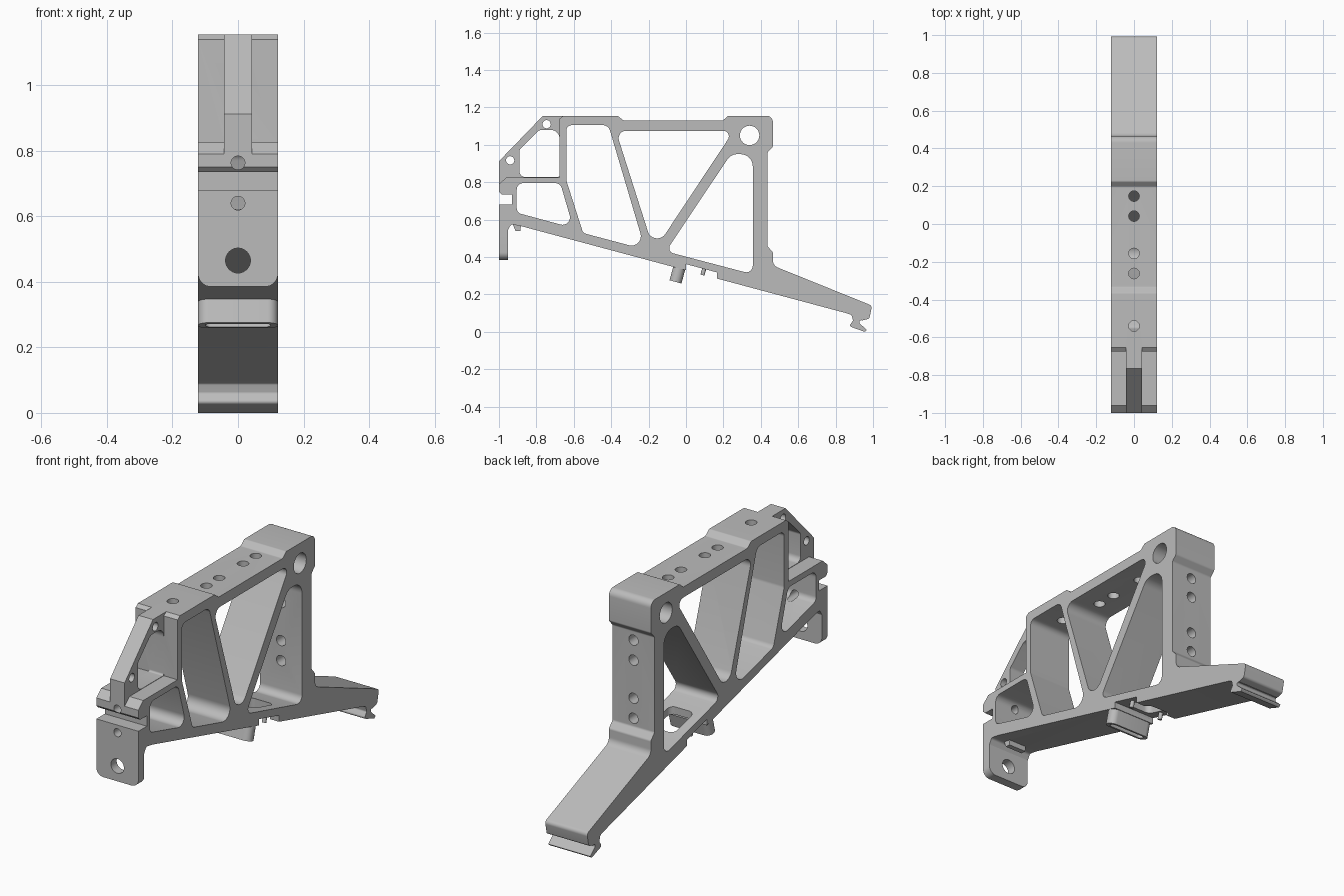
import bpy, bmesh, math
from mathutils import Vector

if "Cube" in bpy.data.objects:
    bpy.data.objects.remove(bpy.data.objects["Cube"])

W = 0.122                      # half width of the frame
TILT = math.radians(-15)       # slope of the lower beam

grey = bpy.data.materials.new("machined_grey")
grey.diffuse_color = (0.5, 0.5, 0.5, 1)
grey.use_nodes = True
grey.node_tree.nodes["Principled BSDF"].inputs["Base Color"].default_value = grey.diffuse_color


def rounded(corners, steps=8):
    """Turn (a, b[, radius]) corners into a filleted outline."""
    out, n = [], len(corners)
    for i, c in enumerate(corners):
        p = Vector((c[0], c[1], 0))
        r = c[2] if len(c) > 2 else 0
        if r == 0:
            out.append((p.x, p.y))
            continue
        q, s = corners[i - 1], corners[(i + 1) % n]
        u = (Vector((q[0], q[1], 0)) - p).normalized()
        v = (Vector((s[0], s[1], 0)) - p).normalized()
        half = u.angle(v) / 2
        centre = p + (u + v).normalized() * (r / math.sin(half))
        t = r / math.tan(half)
        a = (p + u * t - centre).normalized()
        b = (p + v * t - centre).normalized()
        for k in range(steps + 1):
            w = centre + a.slerp(b, k / steps) * r
            out.append((w.x, w.y))
    return out


def circle(a, b, r, n=32):
    return [(a + r * math.cos(2 * math.pi * k / n), b + r * math.sin(2 * math.pi * k / n))
            for k in range(n)]


def rect(a0, a1, b0, b1, r=0):
    return rounded([(a0, b0, r), (a1, b0, r), (a1, b1, r), (a0, b1, r)])


def prism(name, pts, axis, lo, hi):
    """Extrude a flat outline along an axis."""
    put = {"x": lambda a, b, d: (d, a, b),
           "y": lambda a, b, d: (a, d, b),
           "z": lambda a, b, d: (a, b, d)}[axis]
    bm = bmesh.new()
    low = [bm.verts.new(put(a, b, lo)) for a, b in pts]
    high = [bm.verts.new(put(a, b, hi)) for a, b in pts]
    bm.faces.new(low)
    bm.faces.new(high)
    n = len(pts)
    for i in range(n):
        j = (i + 1) % n
        bm.faces.new((low[i], low[j], high[j], high[i]))
    bmesh.ops.recalc_face_normals(bm, faces=bm.faces)
    me = bpy.data.meshes.new(name)
    bm.to_mesh(me)
    bm.free()
    me.materials.append(grey)
    ob = bpy.data.objects.new(name, me)
    bpy.context.collection.objects.link(ob)
    return ob


def combine(target, other, op="DIFFERENCE"):
    """Apply a boolean and discard the helper."""
    bpy.context.view_layer.update()
    m = target.modifiers.new("bool", "BOOLEAN")
    m.operation, m.object, m.solver = op, other, "EXACT"
    bpy.context.view_layer.objects.active = target
    bpy.ops.object.modifier_apply(modifier=m.name)
    bpy.data.objects.remove(other, do_unlink=True)


# main frame side outline
frame = prism("frame", rounded([
    (-1, 0.79), (-0.96, 0.826), (-0.675, 0.826), (-0.675, 1.14), (-0.655, 1.155),
    (-0.365, 1.155, 0.015), (-0.335, 1.13, 0.015), (0.197, 1.13, 0.015),
    (0.225, 1.155, 0.015), (0.465, 1.155, 0.035), (0.465, 0.99, 0.015),
    (0.436, 0.96, 0.015), (0.436, 0.457, 0.015), (0.465, 0.425, 0.015),
    (0.465, 0.354, 0.04), (0.995, 0.14, 0.02), (0.98, 0.07, 0.015), (0.94, 0.06, 0.01),
    (0.925, 0.078, 0.008), (0.928, 0.045, 0.01), (0.968, 0.01, 0.005), (0.955, 0.0),
    (0.872, 0.03, 0.01), (0.893, 0.06, 0.01), (0.885, 0.09, 0.01), (0.86, 0.099),
    (0.165, 0.285), (0.165, 0.318), (0.0, 0.362), (0.0, 0.329),
    (-0.885, 0.566), (-0.935, 0.575, 0.015), (-0.952, 0.545), (-1, 0.545),
    (-1, 0.68), (-0.93, 0.68), (-0.93, 0.735), (-0.985, 0.735), (-1, 0.75)]), "x", -W, W)

# full-width truss pockets
pockets = [
    [(-0.905, 0.795, .035), (-0.672, 0.795, .035), (-0.602, 0.555, .04), (-0.905, 0.637, .03)],
    [(-0.64, 1.105, .03), (-0.415, 1.105, .04), (-0.218, 0.44, .05), (-0.55, 0.528, .03),
     (-0.64, 0.81, .04)],
    [(-0.375, 1.075, .04), (0.255, 1.075, .03), (-0.126, 0.5, .05), (-0.192, 0.5, .05)],
    [(0.24, 0.95, .065), (0.357, 0.95, .065), (0.357, 0.308, .035), (-0.108, 0.43, .03)],
]
for p in pockets:
    combine(frame, prism("cutter", rounded(p), "x", -0.3, 0.3))

# narrow front web with its own window and two pin holes
web = prism("front_web", [(-1, 0.785), (-1, 0.912), (-0.765, 1.155), (-0.65, 1.155),
                          (-0.65, 0.805), (-0.98, 0.805)], "x", -0.042, 0.042)
combine(web, prism("cutter", rounded([
    (-0.89, 0.828, .03), (-0.89, 0.975, .02), (-0.785, 1.08, .04),
    (-0.675, 1.08, .05), (-0.675, 0.828, .01)]), "x", -0.2, 0.2))
for y, z in ((-0.745, 1.11), (-0.94, 0.917)):
    combine(web, prism("cutter", circle(y, z, 0.022), "x", -0.2, 0.2))
combine(frame, web, "UNION")

# hanging front plate with rounded lower corners
plate = prism("front_plate", rounded([(-W, 0.6), (-W, 0.385, .04), (W, 0.385, .04), (W, 0.6)]),
              "y", -1, -0.952)
combine(frame, plate, "UNION")

# small pad behind the plate
combine(frame, prism("rear_pad", [(-0.93, 0.585), (-0.912, 0.54), (-0.886, 0.54), (-0.88, 0.585)],
                     "x", -0.05, 0.05), "UNION")

# bolt holes: large side hole, front, top bar, rear post, floor window
holes = [("x", circle(0.34, 1.05, 0.052), -0.3, 0.3),
         ("y", circle(0, 0.465, 0.038), -1.1, -0.9),
         ("y", circle(0, 0.64, 0.021), -1.1, -0.85),
         ("y", circle(0, 0.763, 0.021), -1.1, -0.85),
         ("z", rect(-0.07, 0.07, 0.03, 0.2, 0.03), 0.2, 0.47)]
holes += [("z", circle(0, y, 0.028), 1.03, 1.3) for y in (0.148, 0.042, -0.156, -0.262, -0.54)]
holes += [("y", circle(0, z, 0.027), 0.33, 0.6) for z in (0.91, 0.805, 0.605, 0.5)]
for axis, pts, lo, hi in holes:
    combine(frame, prism("cutter", pts, axis, lo, hi))

# hollow rounded tab below the beam
tab = prism("latch_tab", rect(-W, W, -0.033, 0.033, 0.032), "z", 0, 0.1)
combine(tab, prism("cutter", rect(-0.1, 0.1, -0.018, 0.018, 0.017), "z", -0.05, 0.07))
tab.rotation_euler.x = TILT
tab.location = (0, -0.056, 0.267)

# little locating pins beside the floor window
pins = []
for side in (-1, 1):
    pin = prism("locating_pin", circle(0, 0, 0.011, 16), "z", 0, 0.06)
    pin.rotation_euler.x = TILT
    pin.location = (side * 0.09, 0.088, 0.303)
    pins.append(pin)

# smooth fillets, crisp edges
for ob in [frame, tab] + pins:
    bpy.ops.object.select_all(action="DESELECT")
    ob.select_set(True)
    bpy.context.view_layer.objects.active = ob
    bpy.ops.object.shade_smooth_by_angle(angle=math.radians(28))
